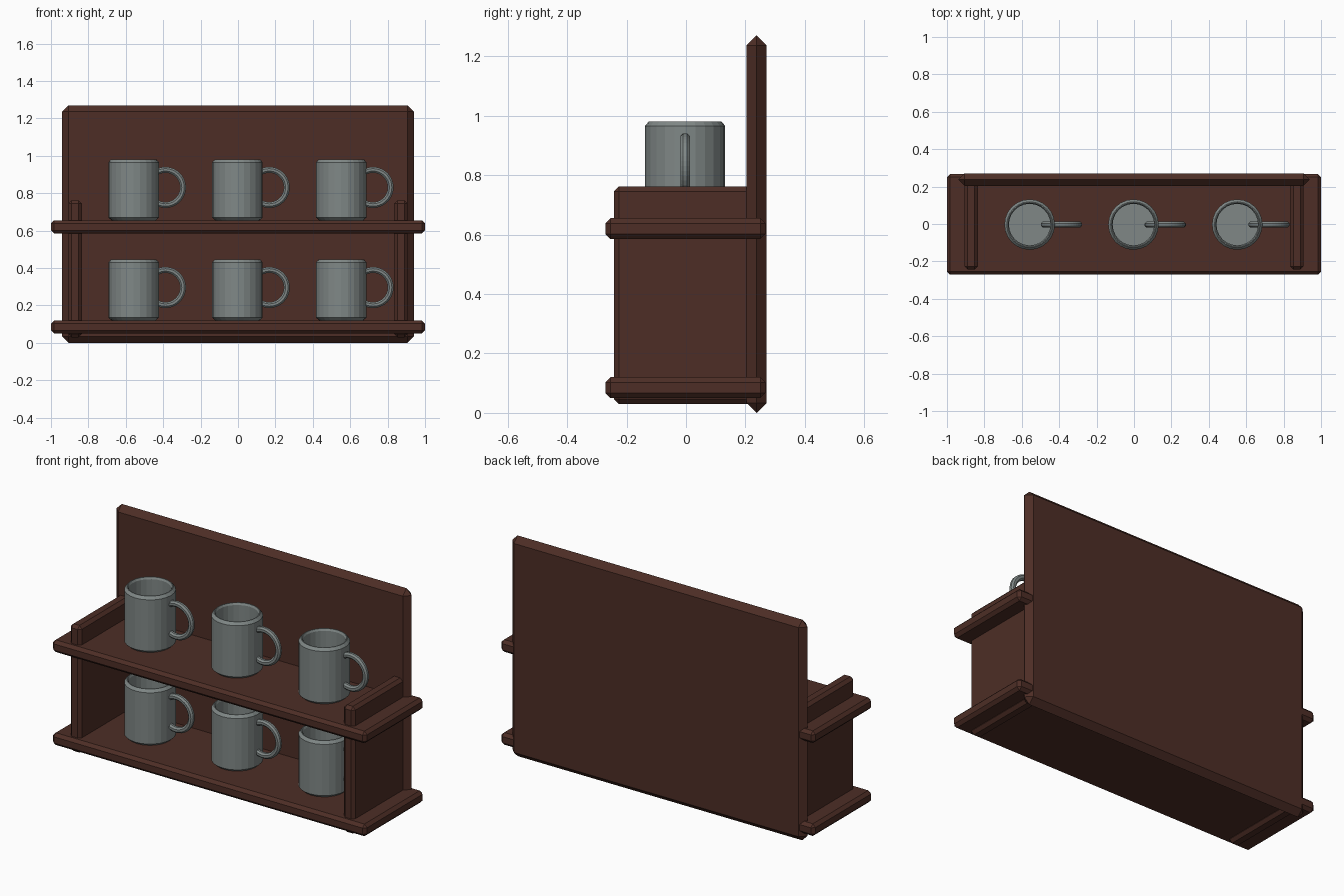
import bpy, bmesh
from math import tau, pi
from mathutils import Matrix

default_cube = bpy.data.objects.get("Cube")
if default_cube:
    bpy.data.objects.remove(default_cube, do_unlink=True)


def make_material(name, rgb):
    mat = bpy.data.materials.new(name)
    mat.use_nodes = True
    mat.diffuse_color = (*rgb, 1)
    mat.node_tree.nodes["Principled BSDF"].inputs["Base Color"].default_value = (*rgb, 1)
    return mat


wood = make_material("dark_brown_wood", (0.075, 0.027, 0.019))
ceramic = make_material("grey_ceramic", (0.215, 0.245, 0.24))


def add_object(name, bm, mat):
    bmesh.ops.recalc_face_normals(bm, faces=bm.faces)
    mesh = bpy.data.meshes.new(name)
    bm.to_mesh(mesh)
    bm.free()
    mesh.materials.append(mat)
    obj = bpy.data.objects.new(name, mesh)
    bpy.context.collection.objects.link(obj)
    return obj


def board(name, x, y, z, chamfer):
    """Chamfered board between the given (min, max) ranges."""
    bm = bmesh.new()
    bmesh.ops.create_cube(bm, size=1)
    for v in bm.verts:
        v.co = [(a + b) / 2 + c * (b - a) for (a, b), c in zip((x, y, z), v.co)]
    obj = add_object(name, bm, wood)
    bevel = obj.modifiers.new("chamfer", "BEVEL")
    bevel.width = chamfer
    bevel.segments = 1
    return obj


def lathe(bm, profile, steps):
    """Spin a radius/height profile around z."""
    verts = [bm.verts.new((r, 0, z)) for r, z in profile]
    edges = [bm.edges.new(pair) for pair in zip(verts, verts[1:])]
    bmesh.ops.spin(bm, geom=verts + edges, cent=(0, 0, 0), axis=(0, 0, 1),
                   angle=tau, steps=steps)
    bmesh.ops.remove_doubles(bm, verts=bm.verts, dist=0.0005)


# Wooden rack: back panel, two shelves, two uprights
board("back_panel", (-0.94, 0.94), (0.204, 0.271), (0, 1.27), 0.0333)
for name, z in (("lower_shelf", 0.05), ("upper_shelf", 0.585)):
    board(name, (-1, 1), (-0.271, 0.267), (z, z + 0.07), 0.017)
for name, side in (("left_upright", 1), ("right_upright", -1)):
    x = sorted((side * 0.835, side * 0.907))
    board(name, x, (-0.243, 0.235), (0.03, 0.762), 0.017)

# Mug body: chamfered foot and rim, hollow inside
body = bmesh.new()
lathe(body, [(0, 0), (0.118, 0), (0.135, 0.015), (0.135, 0.31), (0.122, 0.326),
             (0.117, 0.326), (0.111, 0.315), (0.111, 0.02), (0, 0.02)], 24)
mug_body = add_object("mug_body_1", body, ceramic)

# Mug handle: ring standing in the xz plane
ring = bmesh.new()
lathe(ring, [(0.094 + 0.017 * Matrix.Rotation(a * tau / 8 + pi / 8, 2)[0][0],
              0.017 * Matrix.Rotation(a * tau / 8 + pi / 8, 2)[1][0])
             for a in range(9)], 40)
bmesh.ops.transform(ring, verts=ring.verts,
                    matrix=Matrix.Translation((0.17, 0, 0.176)) @ Matrix.Rotation(pi / 2, 4, "X"))
mug_handle = add_object("mug_handle_1", ring, ceramic)

# Three mugs on each shelf
spots = [(x, z) for z in (0.12, 0.655) for x in (-0.558, -0.003, 0.552)]
for i, (x, z) in enumerate(spots):
    for part, label in ((mug_body, "mug_body"), (mug_handle, "mug_handle")):
        obj = part
        if i:
            obj = bpy.data.objects.new(f"{label}_{i + 1}", part.data)
            bpy.context.collection.objects.link(obj)
        obj.location = (x, -0.003, z)
